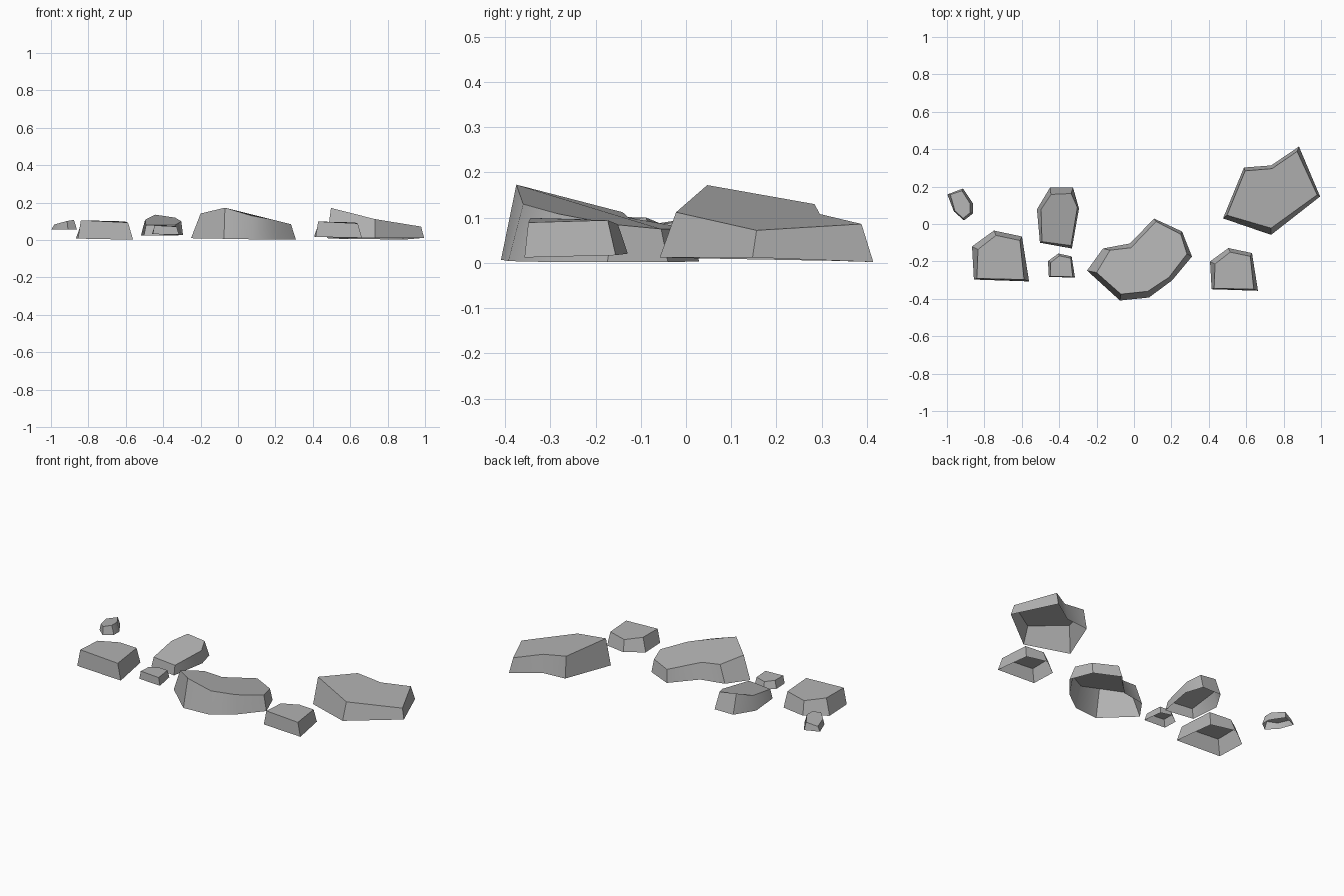
import bpy, bmesh, math

stone = bpy.data.materials.new("grey stone")
stone.diffuse_color = (0.45, 0.45, 0.45, 1)


def make_rock(name, base, top):
    """Open-bottomed rock: a sloped cap joined to a wider foot ring."""
    bm = bmesh.new()
    lo = [bm.verts.new(p) for p in base]
    hi = [bm.verts.new(p) for p in top]
    n = len(lo)
    for i in range(n):
        j = (i + 1) % n
        bm.faces.new((lo[i], lo[j], hi[j], hi[i]))
    bm.faces.new(hi)
    bm.normal_update()
    if bm.faces[:][-1].normal.z < 0:
        bmesh.ops.reverse_faces(bm, faces=bm.faces[:])
    me = bpy.data.meshes.new(name)
    bm.to_mesh(me)
    bm.free()
    me.materials.append(stone)
    ob = bpy.data.objects.new(name, me)
    bpy.context.collection.objects.link(ob)
    bpy.ops.object.select_all(action='DESELECT')
    ob.select_set(True)
    bpy.context.view_layer.objects.active = ob
    bpy.ops.object.shade_smooth_by_angle(angle=math.radians(40))


# Large angular slab on the right
make_rock("large_slab",
    [(.476, .03, .01), (.588, .302, .005), (.733, .313, .005),
     (.882, .414, .002), (.995, .147, .012), (.733, -.058, .012)],
    [(.497, .047, .172), (.594, .284, .13), (.738, .296, .108),
     (.872, .388, .086), (.979, .156, .072), (.733, -.022, .112)])

# Curved rock in the middle
make_rock("curved_rock",
    [(-.251, -.249, .01), (-.075, -.409, .007), (.08, -.393, .004),
     (.203, -.302, .002), (.31, -.174, .002), (.257, -.04, .002),
     (.107, .029, .003), (-.021, -.104, .007), (-.166, -.131, .01)],
    [(-.2, -.26, .142), (-.07, -.375, .173), (.073, -.36, .13),
     (.187, -.285, .109), (.283, -.16, .085), (.25, -.055, .075),
     (.118, .013, .075), (-.016, -.127, .1), (-.128, -.14, .112)])

# Tall back rock that slopes down to the front
make_rock("sloped_rock",
    [(-.449, .195, .025), (-.326, .195, .025), (-.294, .083, .028),
     (-.332, -.131, .027), (-.503, -.1, .024), (-.519, .078, .024)],
    [(-.444, .158, .136), (-.336, .163, .12), (-.303, .088, .1),
     (-.337, -.115, .08), (-.492, -.094, .08), (-.497, .078, .108)])

# Pebble at the far left
make_rock("left_pebble",
    [(-.998, .158, .056), (-.914, .19, .056), (-.861, .11, .056),
     (-.861, .056, .056), (-.909, .019, .056), (-.963, .067, .056)],
    [(-.982, .157, .083), (-.92, .178, .1), (-.877, .11, .108),
     (-.877, .06, .108), (-.914, .03, .102), (-.958, .072, .09)])

# One five-sided stone repeated at three sizes
foot = [(-.154, .05, .008), (-.037, .135, .01), (.113, .103, .006),
        (.151, -.137, 0), (-.144, -.127, .006)]
cap = [(-.122, .034, .1), (-.026, .109, .087), (.102, .082, .098),
       (.124, -.127, .092), (-.128, -.121, .104)]
for name, x, y, z, s in (("wide_stone", -.712, -.17, .002, 1),
                         ("front_stone", .536, -.242, .012, .84),
                         ("small_stone", -.387, -.222, .029, .475)):
    place = lambda pts: [(x + s * a, y + s * b, z + s * c) for a, b, c in pts]
    make_rock(name, place(foot), place(cap))
